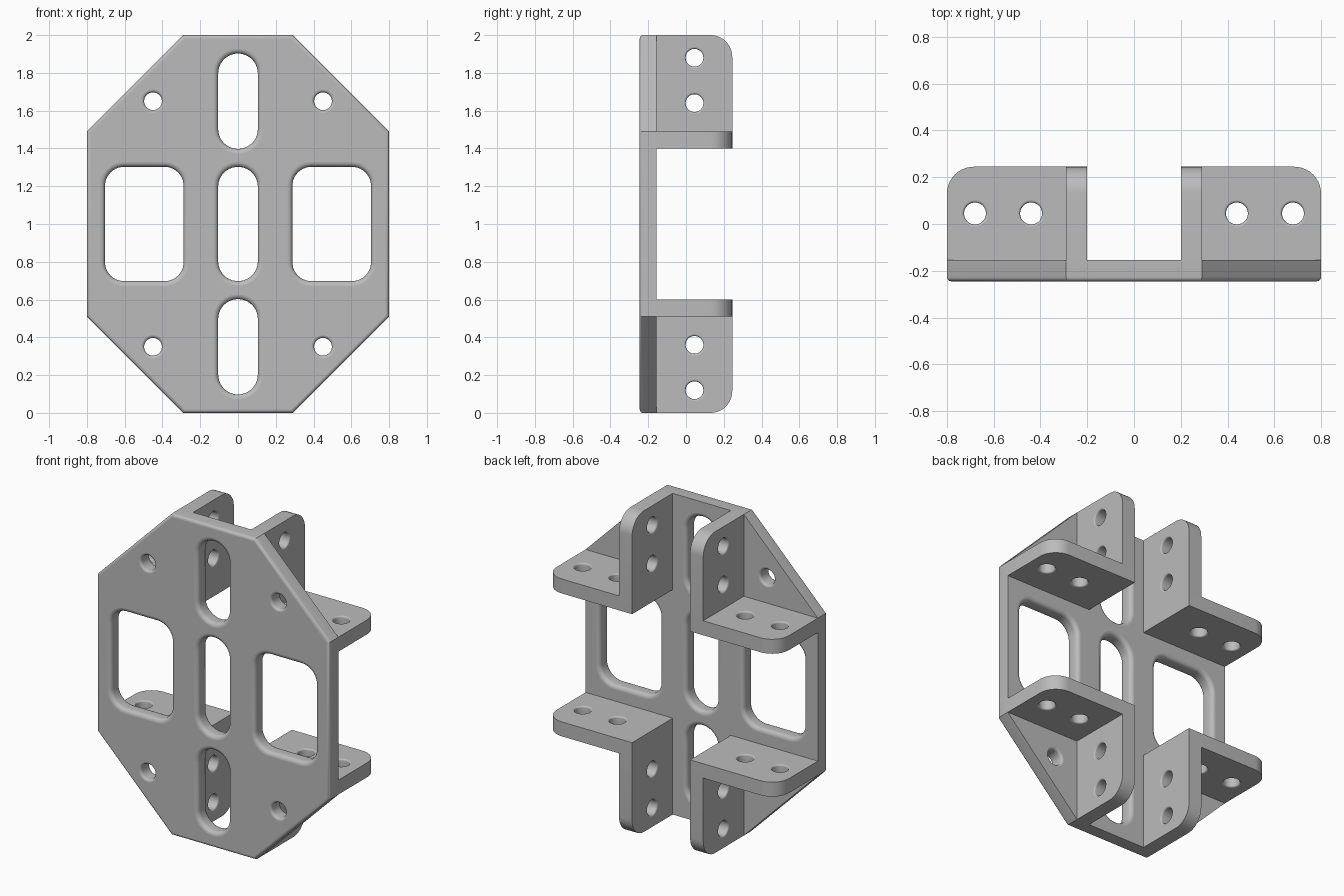
import bpy, bmesh, math
from mathutils import Vector

cube = bpy.data.objects.get("Cube")
if cube:
    bpy.data.objects.remove(cube, do_unlink=True)

grey = bpy.data.materials.new("plain grey")
grey.use_nodes = True
tone = (0.5, 0.5, 0.5, 1)
grey.diffuse_color = tone
grey.node_tree.nodes["Principled BSDF"].inputs["Base Color"].default_value = tone

FRONT, BACK, DEPTH = -0.245, -0.155, 0.245   # plate faces and flange tip
THICK = 0.09


def rounded(corners, segments=10):
    """Counter-clockwise outline from (u, v, radius) right-angle corners."""
    pts = []
    for i, (u, v, r) in enumerate(corners):
        p = Vector((u, v))
        if r == 0:
            pts.append(p)
            continue
        a = (Vector(corners[i - 1][:2]) - p).normalized()
        b = (Vector(corners[(i + 1) % len(corners)][:2]) - p).normalized()
        centre = p + (a + b) * r
        for k in range(segments + 1):
            t = math.pi / 2 * k / segments
            pts.append(centre - b * r * math.cos(t) - a * r * math.sin(t))
    # drop doubled points where two arcs meet
    return [p for i, p in enumerate(pts) if (p - pts[i - 1]).length > 1e-5]


def slot(cu, cv, w, h, r):
    u, v = w / 2, h / 2
    return rounded([(cu - u, cv - v, r), (cu + u, cv - v, r),
                    (cu + u, cv + v, r), (cu - u, cv + v, r)])


def hole(cu, cv, r=0.047):
    return slot(cu, cv, 2 * r, 2 * r, r)


def grow(pts, d):
    """Mitred outward offset of a counter-clockwise outline."""
    out = []
    for i, p in enumerate(pts):
        e1 = (p - pts[i - 1]).normalized()
        e2 = (pts[(i + 1) % len(pts)] - p).normalized()
        n1, n2 = Vector((e1.y, -e1.x)), Vector((e2.y, -e2.x))
        out.append(p + (n1 + n2) * d / (1 + n1.dot(n2)))
    return out


def rim(f, steps=5):
    """Quarter-round edge as (depth, offset) pairs."""
    angles = [math.pi / 2 * k / steps for k in range(steps + 1)]
    return [(f * (1 - math.cos(a)), f * (1 - math.sin(a))) for a in angles]


def panel(name, outline, holes, place, edge=0.0):
    """Sheet with round-edged holes; holes are (outline, fillet) pairs."""
    bm = bmesh.new()
    front, back = [], []

    def wall(pts, profile):
        rings = [[bm.verts.new(place(p.x, p.y, t)) for p in grow(pts, d)]
                 for t, d in profile]
        n = len(pts)
        for r1, r2 in zip(rings, rings[1:]):
            for i in range(n):
                j = (i + 1) % n
                bm.faces.new((r1[i], r1[j], r2[j], r2[i])).smooth = True
        for ring, store in ((rings[0], front), (rings[-1], back)):
            store += [bm.edges.get((ring[i - 1], ring[i])) for i in range(n)]

    outer = [(t, d - edge) for t, d in [(0, 0)]]
    if edge:
        outer = [(t, -d) for t, d in rim(edge)]
    wall(outline, outer + [(THICK, 0)])
    for pts, f in holes:
        near = rim(f)
        wall(pts, near + [(THICK - t, d) for t, d in reversed(near)])
    for edges in (front, back):
        bmesh.ops.triangle_fill(bm, use_beauty=True, edges=edges)
    bmesh.ops.recalc_face_normals(bm, faces=bm.faces)
    for e in bm.edges:
        e.smooth = e.calc_face_angle(0) < math.radians(30)
    mesh = bpy.data.meshes.new(name)
    bm.to_mesh(mesh)
    bm.free()
    mesh.materials.append(grey)
    obj = bpy.data.objects.new(name, mesh)
    bpy.context.collection.objects.link(obj)


# Octagonal face plate, drawn about its own centre
octagon = [Vector(p) for p in ((-0.29, -1), (0.29, -1), (0.8, -0.49), (0.8, 0.49),
                               (0.29, 1), (-0.29, 1), (-0.8, 0.49), (-0.8, -0.49))]
openings = [(slot(0, v, 0.21, h, 0.105), 0.025)
            for v, h in ((-0.65, 0.505), (0, 0.605), (0.65, 0.505))]
for s in (-1, 1):
    openings.append((slot(s * 0.496, 0, 0.416, 0.605, 0.1), 0.025))
    openings += [(hole(s * 0.45, v), 0.015) for v in (-0.65, 0.65)]
panel("face_plate", octagon, openings, lambda u, v, t: (u, FRONT + t, 1 + v), 0.018)

# Four L-shaped brackets on the back, each an upright and a shelf flange
upright = rounded([(BACK, 0.4, 0), (DEPTH, 0.4, 0), (DEPTH, 1, 0.115), (BACK, 1, 0)])
shelf = rounded([(0.29, BACK, 0), (0.8, BACK, 0), (0.8, DEPTH, 0.115), (0.29, DEPTH, 0)])
upright_holes = [(hole(0.045, v), 0.01) for v in (0.64, 0.88)]
shelf_holes = [(hole(u, 0.045), 0.01) for u in (0.44, 0.68)]
for sx, side in ((-1, "right"), (1, "left")):
    for sz, level in ((-1, "lower"), (1, "upper")):
        panel(f"{level}_{side}_upright_flange", upright, upright_holes,
              lambda u, v, t: (sx * (0.2 + t), u, 1 + sz * v))
        panel(f"{level}_{side}_shelf_flange", shelf, shelf_holes,
              lambda u, v, t: (sx * u, v, 1 + sz * (0.4 + t)))
